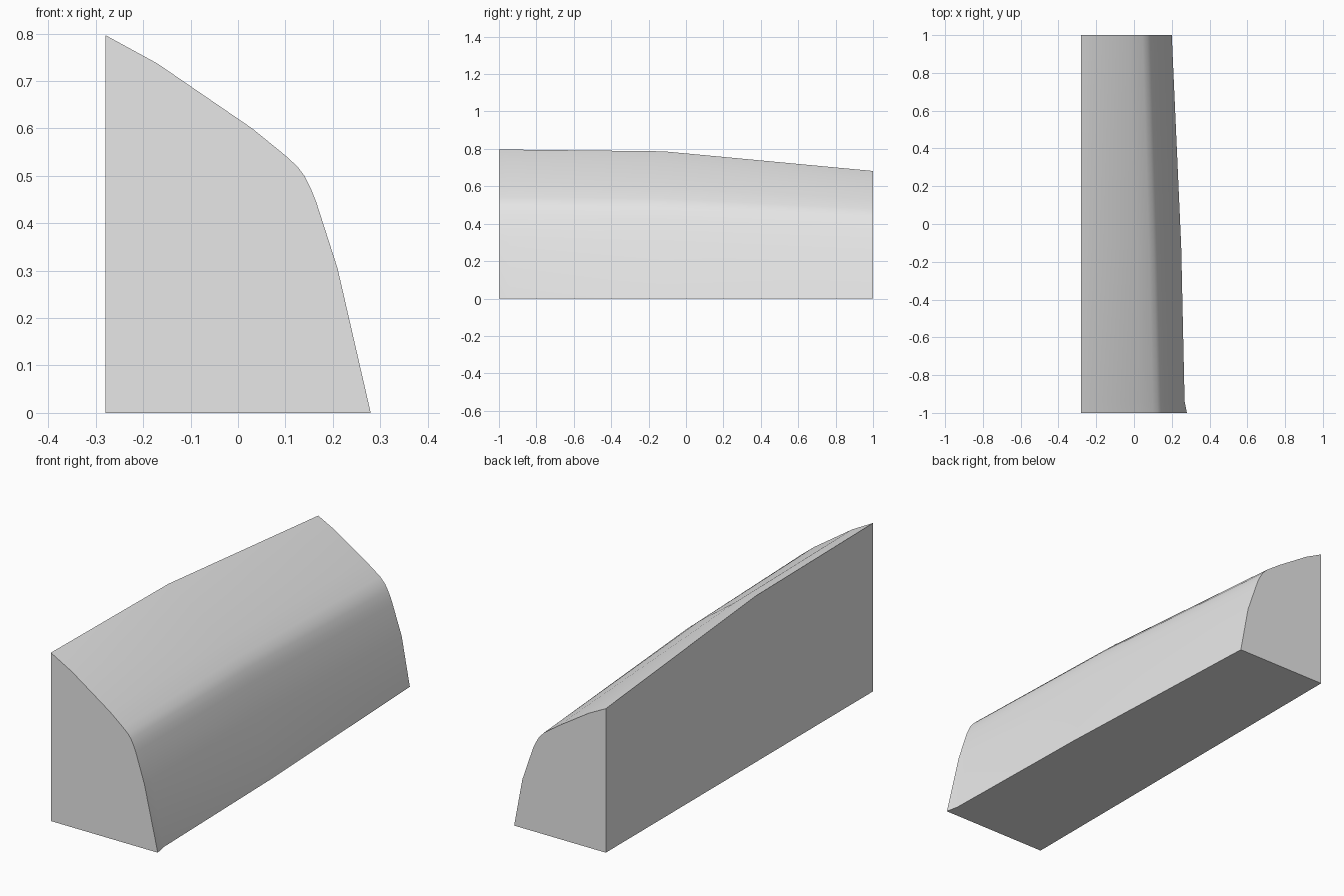
import bpy
import bmesh

cube = bpy.data.objects.get("Cube")
if cube:
    bpy.data.objects.remove(cube, do_unlink=True)

LEFT = -0.28

# Curved outline (x, z) from the ridge down to the foot at three stations
front = [(LEFT, .797), (-.17, .737), (.03, .6), (.10, .543), (.125, .52),
         (.14, .5), (.155, .47), (.165, .445), (.21, .305), (.28, 0)]
middle = [(LEFT, .787), (-.175, .73), (.015, .59), (.08, .535), (.105, .51),
          (.12, .487), (.135, .455), (.145, .427), (.187, .293), (.25, 0)]
back = [(LEFT, .682), (-.19, .636), (-.031, .534), (.045, .48), (.07, .453),
        (.085, .427), (.10, .395), (.11, .367), (.157, .23), (.2, 0)]


def blend(a, b, t):
    return [(p[0] + (q[0] - p[0]) * t, p[1] + (q[1] - p[1]) * t)
            for p, q in zip(a, b)]


# The foot flares slightly at the front end
near_front = blend(front, middle, .07)
near_front[-1] = (.268, 0)
stations = [(-1, front), (-.94, near_front), (-.12, middle), (1, back)]

# Loft the outline along the length and close both ends
bm = bmesh.new()
rings = [[bm.verts.new((x, y, z)) for x, z in outline + [(LEFT, 0)]]
         for y, outline in stations]
for a, b in zip(rings, rings[1:]):
    for i in range(len(a)):
        j = (i + 1) % len(a)
        bm.faces.new((a[i], a[j], b[j], b[i]))
bm.faces.new(rings[0])
bm.faces.new(rings[-1][::-1])
bmesh.ops.recalc_face_normals(bm, faces=bm.faces)

mesh = bpy.data.meshes.new("curved_wedge_block")
bm.to_mesh(mesh)
bm.free()
block = bpy.data.objects.new("curved_wedge_block", mesh)
bpy.context.collection.objects.link(block)

# Plain grey finish
grey = bpy.data.materials.new("light_grey")
grey.use_nodes = True
colour = (.8, .8, .8, 1)
grey.diffuse_color = colour
for node in grey.node_tree.nodes:
    if node.type == 'BSDF_PRINCIPLED':
        node.inputs["Base Color"].default_value = colour
mesh.materials.append(grey)

# Smooth the curved skin, keep the block's edges crisp
bpy.ops.object.select_all(action='DESELECT')
block.select_set(True)
bpy.context.view_layer.objects.active = block
bpy.ops.object.shade_smooth_by_angle(angle=.52)
